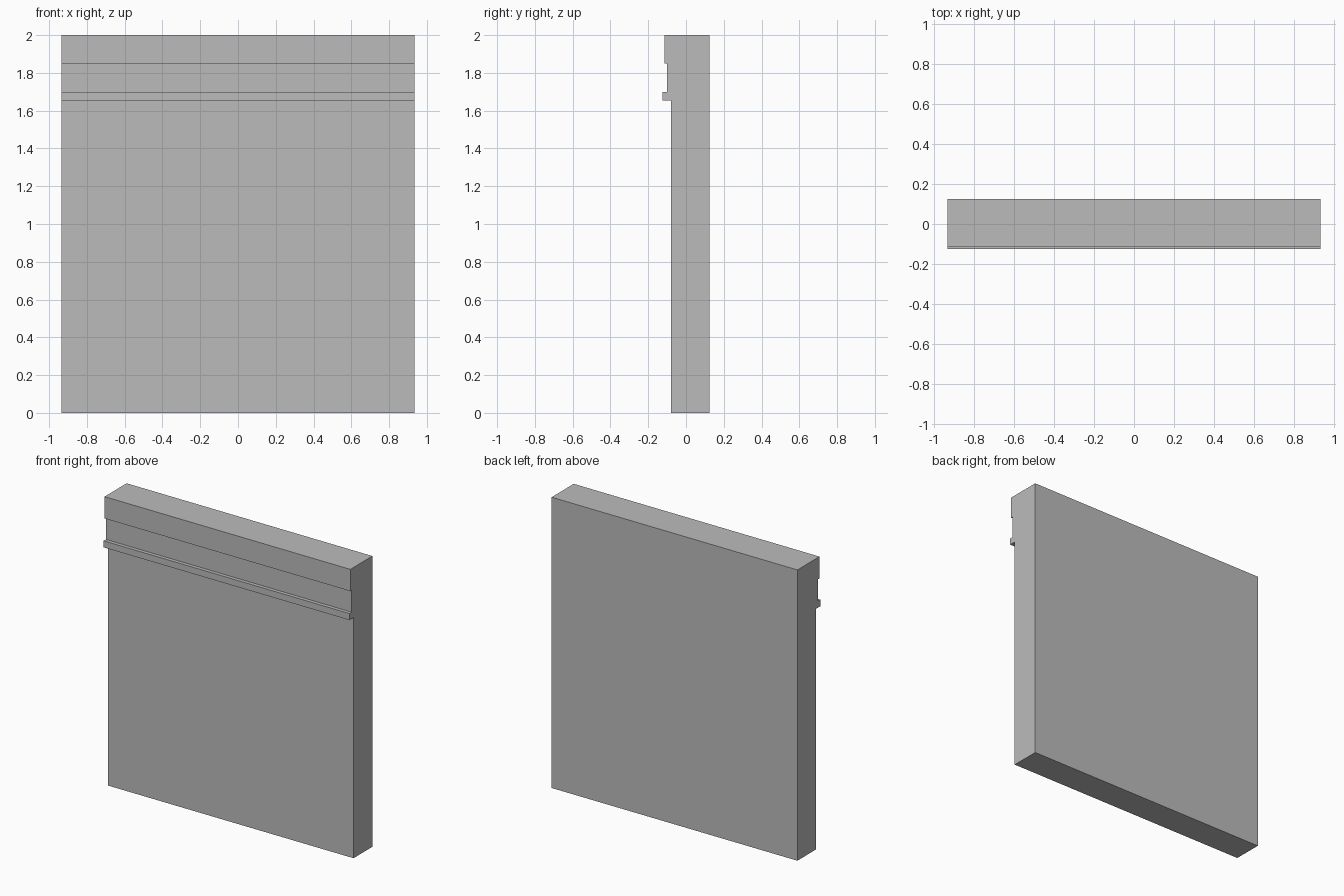
import bpy
import bmesh

cube = bpy.data.objects.get("Cube")
if cube:
    bpy.data.objects.remove(cube, do_unlink=True)

# One plain grey for everything
grey = bpy.data.materials.new("plain_grey")
grey.use_nodes = True
colour = (0.5, 0.5, 0.5, 1)
grey.diffuse_color = colour
grey.node_tree.nodes["Principled BSDF"].inputs["Base Color"].default_value = colour

HALF_WIDTH = 0.935
BACK, FACE, FRIEZE, CAP, LEDGE = 0.125, -0.08, -0.1, -0.115, -0.125
LEDGE_LOW, LEDGE_HIGH, CAP_LOW, TOP = 1.655, 1.7, 1.85, 2.0


def extrude_profile(name, profile):
    """Sweep a closed (y, z) profile across the full width."""
    bm = bmesh.new()
    face = bm.faces.new([bm.verts.new((-HALF_WIDTH, y, z)) for y, z in profile])
    swept = bmesh.ops.extrude_face_region(bm, geom=[face])["geom"]
    verts = [v for v in swept if isinstance(v, bmesh.types.BMVert)]
    bmesh.ops.translate(bm, verts=verts, vec=(2 * HALF_WIDTH, 0, 0))
    bmesh.ops.recalc_face_normals(bm, faces=bm.faces)
    mesh = bpy.data.meshes.new(name)
    bm.to_mesh(mesh)
    bm.free()
    mesh.materials.append(grey)
    obj = bpy.data.objects.new(name, mesh)
    bpy.context.collection.objects.link(obj)
    return obj


# Wall with its stepped frieze and cap band
extrude_profile("wall_panel", [
    (BACK, 0), (BACK, TOP), (CAP, TOP), (CAP, CAP_LOW), (FRIEZE, CAP_LOW),
    (FRIEZE, LEDGE_HIGH), (FACE, LEDGE_HIGH), (FACE, 0)])

# Narrow projecting ledge under the frieze
extrude_profile("ledge", [
    (FACE, LEDGE_LOW), (FACE, LEDGE_HIGH), (LEDGE, LEDGE_HIGH), (LEDGE, LEDGE_LOW)])
